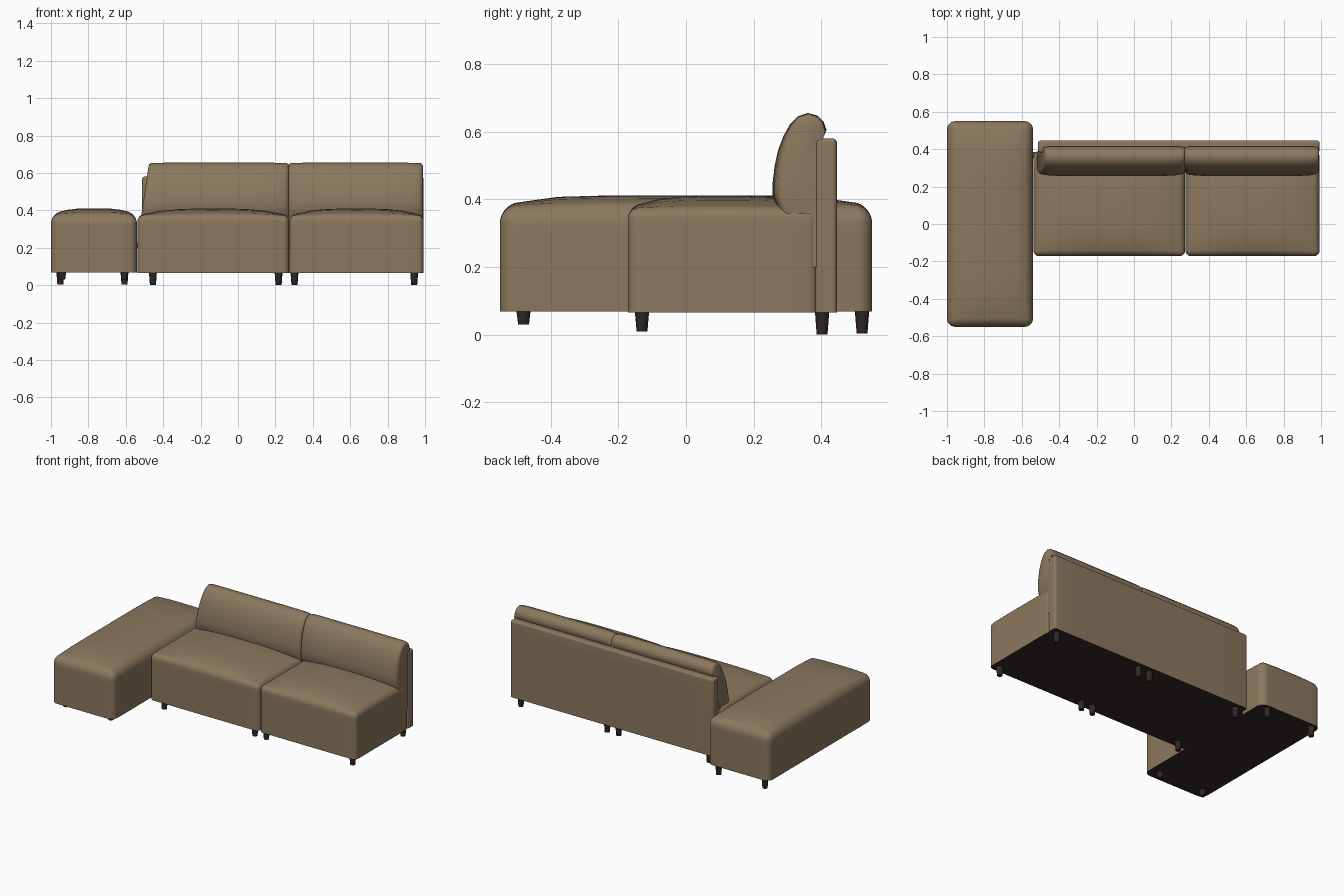
import bpy, bmesh, math
from mathutils import Vector

if "Cube" in bpy.data.objects:
    bpy.data.objects.remove(bpy.data.objects["Cube"])


def material(name, col):
    m = bpy.data.materials.new(name)
    m.diffuse_color = (*col, 1)
    m.use_nodes = True
    m.node_tree.nodes["Principled BSDF"].inputs["Base Color"].default_value = m.diffuse_color
    return m


FABRIC = material("brown fabric", (0.262, 0.188, 0.112))
DARK = material("dark wood", (0.030, 0.020, 0.018))


def finish(bm, name, mats, angle=50):
    bmesh.ops.recalc_face_normals(bm, faces=bm.faces)
    me = bpy.data.meshes.new(name)
    bm.normal_update()
    if len(mats) > 1:                      # dark lining on the flat underside
        for f in bm.faces:
            f.material_index = 1 if f.normal.z < -0.9 else 0
    bm.to_mesh(me)
    bm.free()
    for m in mats:
        me.materials.append(m)
    ob = bpy.data.objects.new(name, me)
    bpy.context.collection.objects.link(ob)
    bpy.ops.object.select_all(action='DESELECT')
    ob.select_set(True)
    bpy.context.view_layer.objects.active = ob
    bpy.ops.object.shade_smooth_by_angle(angle=math.radians(angle))
    return ob


def warp(u, h, r):
    a = abs(u)
    d = a / 0.5 * (h - r) if a <= 0.5 else h - r + r * (a - 0.5) / 0.5
    return math.copysign(d, u)


def padded_box(name, x, y, z, r, dome=0.0, power=(3, 4)):
    """Box with rounded sides and top, flat underside and a domed top."""
    lo, hi = Vector((x[0], y[0], z[0])), Vector((x[1], y[1], z[1]))
    c, h = (lo + hi) / 2, (hi - lo) / 2
    bm = bmesh.new()
    bmesh.ops.create_cube(bm, size=2)
    bmesh.ops.subdivide_edges(bm, edges=bm.edges[:], cuts=15, use_grid_fill=True)
    for v in bm.verts:
        p = Vector([warp(v.co[i], h[i], r) for i in range(3)])
        q = Vector([max(-h[i] + r, min(h[i] - r, p[i])) for i in range(3)])
        if p.z < 0:
            q.z = p.z
        d = p - q
        if d.length > 1e-7:
            p = q + d.normalized() * max(abs(k) for k in d)
        u, w = abs(p.x / h.x), abs(p.y / h.y)
        if p.z > 0:
            p.z += dome * max(0, 1 - u ** power[0]) * max(0, 1 - w ** power[1]) * p.z / h.z
        v.co = p + c
    return finish(bm, name, [FABRIC, DARK])


# Side profile (y, z) of a back cushion
PROFILE = [(.355, .20), (.325, .26), (.295, .32), (.268, .375), (.256, .41), (.256, .45),
           (.262, .50), (.272, .545), (.287, .585), (.306, .62), (.330, .645), (.360, .655),
           (.388, .647), (.406, .63), (.415, .605), (.405, .58), (.390, .55), (.386, .40),
           (.386, .20)]


def back_cushion(name, x0, x1, slant=0.0):
    """Profile lofted along x, thinner towards both ends."""
    bm = bmesh.new()
    rings = []
    stations = [0, .004, .012, .03, .07, .15, .3, .5, .7, .85, .93, .97, .988, .996, 1]
    for t in stations:
        e = abs(2 * t - 1)
        sy = 1 - .10 * e ** 8 - .12 * e ** 60
        sz = 1 - .006 * e ** 8 - .03 * e ** 100
        ring = []
        for y, z in PROFILE:
            lean = slant * (.655 - z) / .28 * (1 - t)
            ring.append(bm.verts.new((x0 + (x1 - x0) * t - lean,
                                      .386 + (y - .386) * sy, .2 + (z - .2) * sz)))
        rings.append(ring)
    n = len(PROFILE)
    for a, b in zip(rings, rings[1:]):
        for i in range(n):
            bm.faces.new((a[i], a[(i + 1) % n], b[(i + 1) % n], b[i]))
    bm.faces.new(rings[0])
    bm.faces.new(rings[-1])
    return finish(bm, name, [FABRIC])


def leg(name, x, y, z0):
    bm = bmesh.new()
    bmesh.ops.create_cone(bm, cap_ends=True, segments=16, radius1=.016, radius2=.022,
                          depth=.08 - z0)
    bmesh.ops.translate(bm, verts=bm.verts, vec=(x, y, (.08 + z0) / 2))
    return finish(bm, name, [DARK], 40)


# Upholstered blocks
padded_box("ottoman", (-1, -.54), (-.55, .55), (.068, .375), .045, .036, (3, 6))
padded_box("left_seat", (-.537, .273), (-.172, .39), (.066, .372), .03, .038, (3, 3.5))
padded_box("right_seat", (.275, .992), (-.172, .39), (.066, .372), .03, .038, (3, 3.5))
padded_box("back_panel", (-.513, .992), (.382, .446), (.066, .58), .014)

# Back cushions
back_cushion("left_back_cushion", -.478, .272, .04)
back_cushion("right_back_cushion", .270, .988)

# Legs
for x in (-.94, -.607):
    leg("ottoman_front_leg", x, -.48, .03)
for x in (-.95, -.607):
    leg("ottoman_back_leg", x, .52, .004)
for x in (-.455, .217, .302, .942):
    leg("seat_front_leg", x, -.13, .01)
    leg("seat_back_leg", x, .402, 0)
